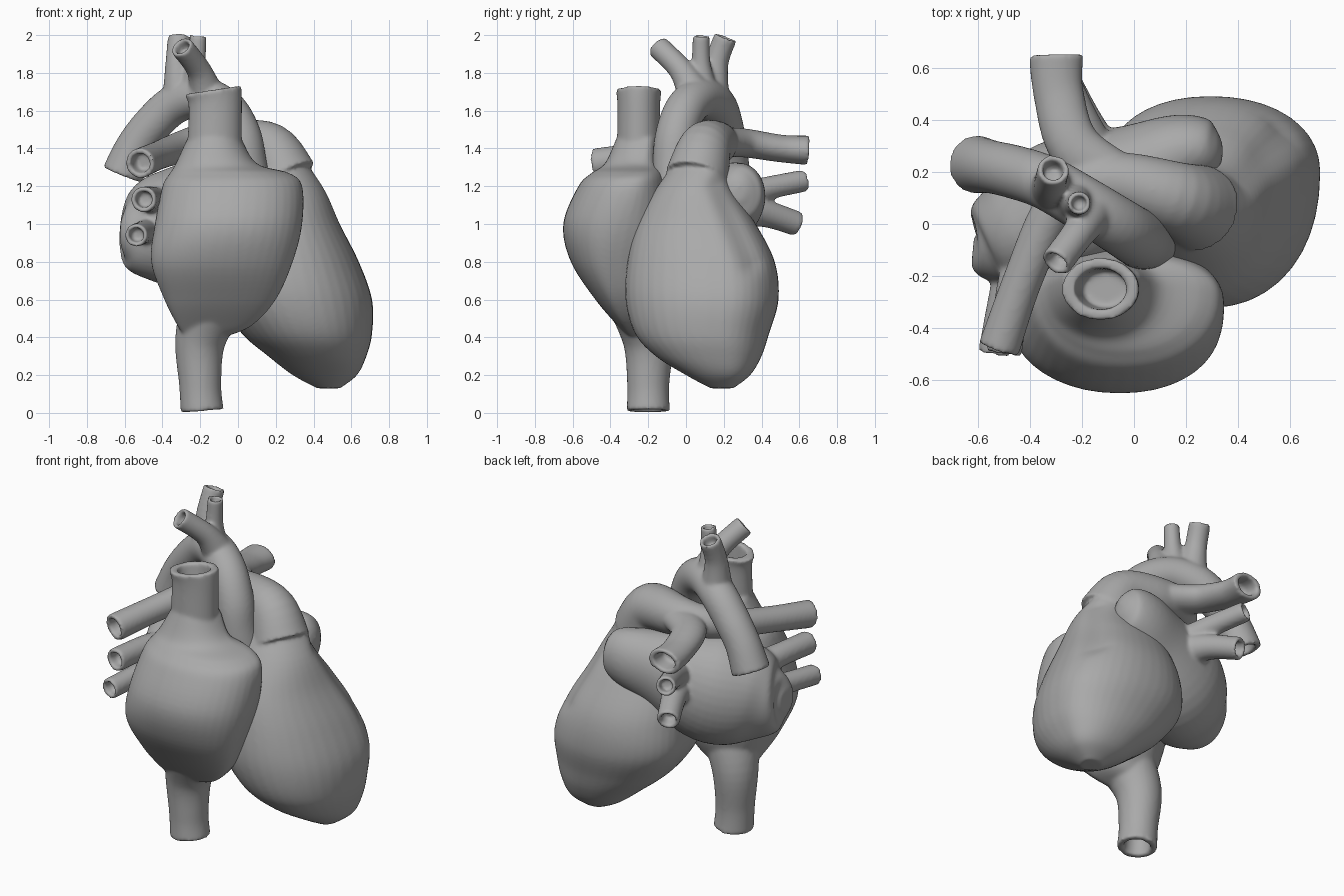
import bpy, bmesh, math
from mathutils import Vector
from mathutils.geometry import intersect_point_line

if "Cube" in bpy.data.objects:
    bpy.data.objects.remove(bpy.data.objects["Cube"], do_unlink=True)

shade = (.4, .4, .4, 1)
grey = bpy.data.materials.new("plain grey")
grey.use_nodes = True
grey.diffuse_color = shade
grey.node_tree.nodes["Principled BSDF"].inputs["Base Color"].default_value = shade

SIDES = 40
ROUNDNESS = .93
FLAT = Vector((1, .8, 1))
LOW = Vector((1, 1, .75))
ROUND = Vector((1, 1, 1))


def spline(rows, steps=6):
    """Smooth curve through rows of numbers."""
    points = [Vector(row) for row in rows]
    last = len(points) - 1
    out = []
    for i in range(last):
        start, end = points[i], points[i + 1]
        leave = (end - points[max(i - 1, 0)]) / 2
        arrive = (points[min(i + 2, last)] - start) / 2
        for step in range(steps):
            t = step / steps
            ease = t * t * (3 - 2 * t)
            out.append(start.lerp(end, ease) + leave * t * (1 - t) ** 2 - arrive * t * t * (1 - t))
    return out + [points[-1]]


def skin(bm, rings):
    """Closed surface over a series of rings."""
    loops = [[bm.verts.new(co) for co in ring] for ring in rings]
    for lower, upper in zip(loops, loops[1:]):
        for i in range(SIDES):
            j = (i + 1) % SIDES
            bm.faces.new((lower[i], lower[j], upper[j], upper[i]))
    bm.faces.new(loops[0][::-1])
    bm.faces.new(loops[-1])


def circle():
    """Cosine and sine pairs around one turn."""
    angles = [math.tau * i / SIDES for i in range(SIDES)]
    return [(math.cos(angle), math.sin(angle)) for angle in angles]


def body(bm, rows, widest, lean=0):
    """Stacked egg sections: height, x range, y range; widest is a fraction of the depth."""
    rings = []
    for z, left, right, front, back in spline(rows):
        fraction = widest + lean * (z - 1)
        middle = front + (back - front) * fraction
        ring = []
        for c, s in circle():
            across = math.copysign(abs(c) ** ROUNDNESS, c)
            along = math.copysign(abs(s) ** ROUNDNESS, s)
            depth = back - middle if s > 0 else middle - front
            ring.append(((left + right) / 2 + across * (right - left) / 2, middle + along * depth, z))
        rings.append(ring)
    skin(bm, rings)


def tube(bm, rows, squash=ROUND, hollow=True):
    """Tube along x, y, z, radius rows, with a recessed mouth at its end."""
    samples = spline(rows)
    centres = [Vector(sample[:3]) for sample in samples]
    final = len(centres) - 1
    tangents = [(centres[min(i + 1, final)] - centres[max(i - 1, 0)]).normalized()
                for i in range(final + 1)]
    turn = Vector((0, 0, 1)).rotation_difference(tangents[0])
    rings = []

    def ring(centre, radius):
        return [centre + (turn @ Vector((radius * c, radius * s, 0))) * squash for c, s in circle()]

    for i, sample in enumerate(samples):
        turn = tangents[max(i - 1, 0)].rotation_difference(tangents[i]) @ turn
        rings.append(ring(centres[i], sample[3]))
    if hollow:
        radius = samples[-1][3]
        rings.append(ring(centres[-1], radius * .66))
        rings.append(ring(centres[-1] - tangents[-1] * radius, radius * .6))
    skin(bm, rings)


def vessel(bm, root, radius, path, squash=ROUND):
    """Hollow tube that thins quickly from its root and flares at its mouth."""
    last = len(path) - 1
    rows = []
    for i, point in enumerate(path):
        size = radius + (root - radius) * (1 - i / last) ** 2
        rows.append((*point, size * 1.1 if i == last else size))
    tube(bm, rows, squash)


def finish(name, bm):
    """Fuse the pieces of a part into one smooth skin."""
    bmesh.ops.recalc_face_normals(bm, faces=bm.faces)
    mesh = bpy.data.meshes.new(name)
    bm.to_mesh(mesh)
    bm.free()
    part = bpy.data.objects.new(name, mesh)
    bpy.context.collection.objects.link(part)
    fuse = part.modifiers.new("fuse", "REMESH")
    fuse.mode = "VOXEL"
    fuse.voxel_size = .011
    soften = part.modifiers.new("soften", "SMOOTH")
    soften.factor = .5
    soften.iterations = 7
    bpy.context.view_layer.update()
    graph = bpy.context.evaluated_depsgraph_get()
    fused = bpy.data.meshes.new_from_object(part.evaluated_get(graph))
    part.modifiers.clear()
    part.data = fused
    fused.materials.clear()
    fused.materials.append(grey)
    for face in fused.polygons:
        face.use_smooth = True
        face.material_index = 0
    return part


# Ventricles, running up into the lung artery and its two branches
bm = bmesh.new()
body(bm, [(.13, .42, .54, .13, .25), (.2, .29, .63, 0, .34), (.3, .16, .68, -.16, .4),
          (.42, .02, .71, -.27, .44), (.6, -.1, .71, -.32, .49), (.8, -.1, .64, -.31, .47),
          (1, -.07, .54, -.26, .37), (1.2, 0, .45, -.15, .24), (1.4, .05, .3, 0, .2)], widest=.65)
vessel(bm, .17, .073, [(.25, .06, 1.25), (.16, .1, 1.4), (-.05, .16, 1.43), (-.2, .15, 1.43),
                       (-.32, .03, 1.4), (-.43, -.22, 1.36), (-.52, -.48, 1.32)])
vessel(bm, .11, .095, [(-.06, .16, 1.43), (-.23, .3, 1.43), (-.29, .5, 1.4), (-.3, .65, 1.39)], LOW)
ventricles = finish("ventricles_and_lung_artery", bm)

# Shallow groove between the two ventricles
top, bottom = Vector((0, .17, 1.2)), Vector((0, .35, .8))
for vertex in ventricles.data.vertices:
    if vertex.co.x > .2:
        flat = Vector((0, vertex.co.y, vertex.co.z))
        t = intersect_point_line(flat, top, bottom)[1]
        gap = (flat - top.lerp(bottom, min(max(t, 0), 1))).length
        vertex.co.x -= .03 * math.exp(-(gap / .06) ** 2)

# Right atrium with the upper and lower great veins
bm = bmesh.new()
body(bm, [(.4, -.28, -.08, -.3, -.13), (.46, -.32, .07, -.36, -.1), (.6, -.39, .2, -.48, -.05),
          (.8, -.46, .29, -.61, -.04), (1, -.44, .34, -.65, -.05), (1.2, -.4, .34, -.57, -.1),
          (1.27, -.36, .27, -.5, -.12), (1.32, -.33, .1, -.43, -.14),
          (1.45, -.27, .02, -.37, -.15)], widest=.48, lean=.6)
vessel(bm, .15, .138, [(-.13, -.25, 1.2), (-.12, -.25, 1.6), (-.13, -.25, 1.71)], FLAT)
vessel(bm, .17, .104, [(-.13, -.25, .6), (-.2, -.2, .38), (-.2, -.2, .15), (-.19, -.2, .01)])
finish("right_atrium_and_great_veins", bm)

# Left atrium narrowing into its ear, with the lung veins
bm = bmesh.new()
tube(bm, [(-.62, -.1, .95, .06), (-.59, -.1, .95, .15), (-.53, -.08, .95, .23), (-.4, -.03, .97, .3),
          (-.2, .08, 1, .33), (.05, .21, 1.1, .23), (.2, .28, 1.15, .18), (.3, .28, 1.16, .13),
          (.34, .28, 1.16, .04)], FLAT, hollow=False)
vessel(bm, .09, .062, [(-.4, -.05, 1.1), (-.46, -.25, 1.13), (-.5, -.5, 1.13)])
vessel(bm, .09, .055, [(-.42, -.05, .97), (-.49, -.25, .96), (-.54, -.5, .94)])
vessel(bm, .1, .053, [(-.12, .2, 1.1), (-.2, .4, 1.18), (-.3, .63, 1.23)])
vessel(bm, .12, .06, [(-.12, .2, 1.07), (-.2, .4, 1.06), (-.29, .59, 1)])
finish("left_atrium_and_lung_veins", bm)

# Aorta arch with three branches
bm = bmesh.new()
vessel(bm, .12, .102, [(.09, -.04, 1.05), (.04, -.06, 1.3), (.01, -.05, 1.47), (-.07, 0, 1.61),
                       (-.2, .08, 1.67), (-.34, .16, 1.63), (-.46, .2, 1.52), (-.55, .22, 1.4),
                       (-.61, .23, 1.26)])
vessel(bm, .09, .056, [(-.17, .04, 1.7), (-.21, -.03, 1.82), (-.3, -.15, 1.94)])
vessel(bm, .08, .041, [(-.23, .09, 1.7), (-.22, .08, 1.85), (-.21, .08, 2)])
vessel(bm, .09, .056, [(-.31, .14, 1.68), (-.32, .16, 1.85), (-.31, .21, 1.99)])
finish("aorta", bm)
